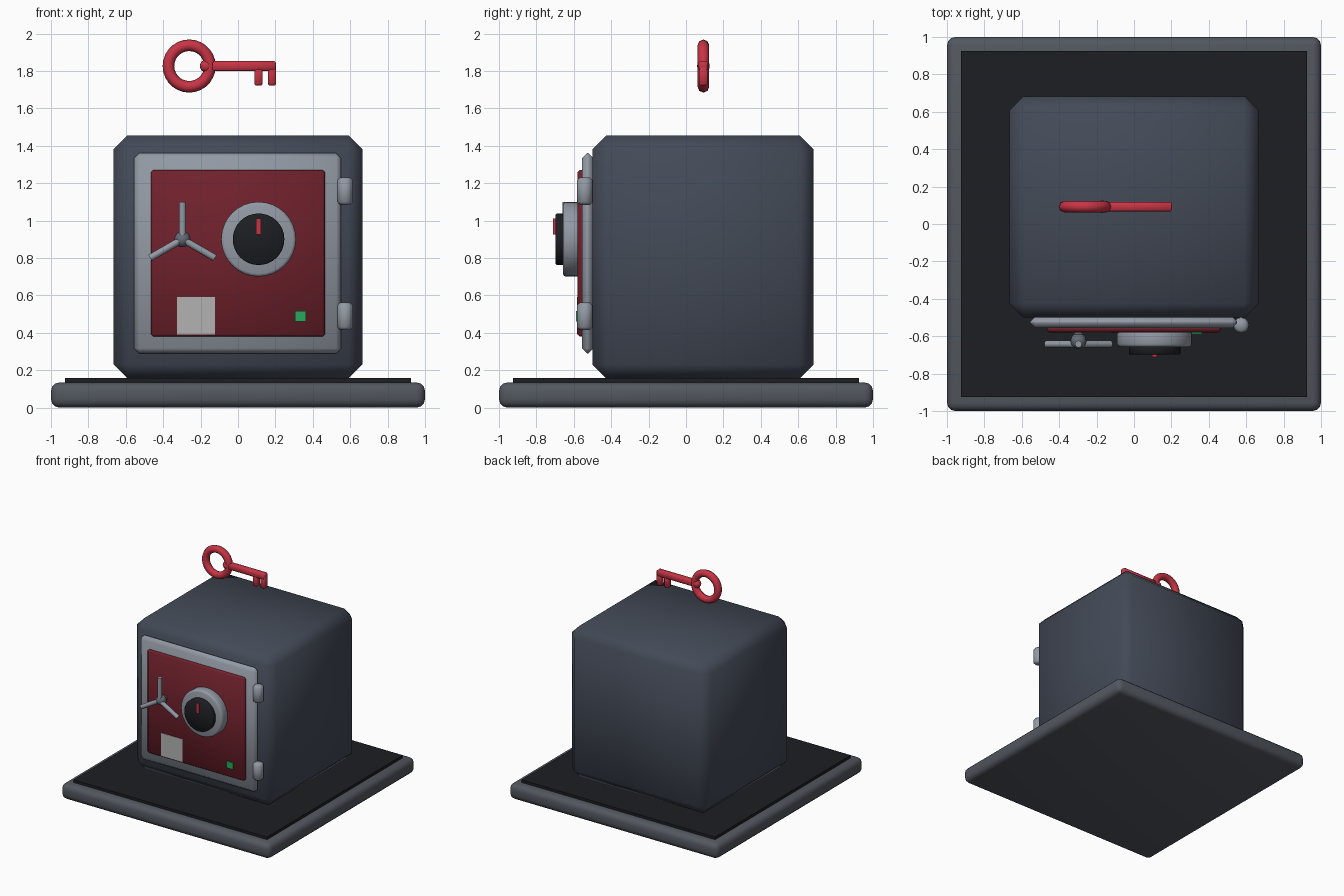
import bpy, bmesh
from math import radians, pi, sin, cos
from mathutils import Matrix, Vector

if "Cube" in bpy.data.objects:
    bpy.data.objects.remove(bpy.data.objects["Cube"])


def mat(name, r, g, b):
    m = bpy.data.materials.new(name)
    m.diffuse_color = (r, g, b, 1)
    m.use_nodes = True
    m.node_tree.nodes["Principled BSDF"].inputs["Base Color"].default_value = m.diffuse_color
    return m


SLATE = mat("slate", 0.056, 0.068, 0.095)
BASE = mat("base_grey", 0.085, 0.095, 0.115)
BLACK = mat("black", 0.012, 0.013, 0.016)
STEEL = mat("steel", 0.29, 0.32, 0.37)
GUN = mat("gunmetal", 0.13, 0.15, 0.18)
RED = mat("door_red", 0.16, 0.015, 0.025)
BRIGHT = mat("bright_red", 0.58, 0.035, 0.06)
GREEN = mat("green", 0.02, 0.40, 0.11)
LABEL = mat("label_grey", 0.45, 0.45, 0.45)


def finish(name, bm, material, angle=50):
    me = bpy.data.meshes.new(name)
    bm.to_mesh(me)
    bm.free()
    ob = bpy.data.objects.new(name, me)
    bpy.context.collection.objects.link(ob)
    me.materials.append(material)
    bpy.ops.object.select_all(action='DESELECT')
    ob.select_set(True)
    bpy.context.view_layer.objects.active = ob
    bpy.ops.object.shade_smooth_by_angle(angle=radians(angle))
    return ob


def bevel(bm, width, segs, min_angle=60):
    edges = [e for e in bm.edges if e.calc_face_angle(0) > radians(min_angle)]
    bmesh.ops.bevel(bm, geom=edges, offset=width, segments=segs,
                    profile=0.5, affect='EDGES')


def box(name, x, y, z, material, width=0, segs=1):
    """Box from (min, max) ranges, with optional bevel."""
    lo, hi = Vector((x[0], y[0], z[0])), Vector((x[1], y[1], z[1]))
    bm = bmesh.new()
    bmesh.ops.create_cube(bm, size=1, matrix=Matrix.Translation((lo + hi) / 2)
                          @ Matrix.Diagonal((*(hi - lo), 1)))
    if width:
        bevel(bm, width, segs)
    return finish(name, bm, material)


def rod(name, start, end, radius, sides, material, width=0, segs=1):
    """Cylinder between two points."""
    a, b = Vector(start), Vector(end)
    bm = bmesh.new()
    bmesh.ops.create_cone(bm, cap_ends=True, segments=sides, radius1=radius,
                          radius2=radius, depth=(b - a).length)
    if width:
        bevel(bm, width, segs)
    rot = (b - a).to_track_quat('Z', 'Y').to_matrix().to_4x4()
    bm.transform(Matrix.Translation((a + b) / 2) @ rot)
    return finish(name, bm, material)


def ball(name, centre, radius, material):
    bm = bmesh.new()
    bmesh.ops.create_uvsphere(bm, u_segments=12, v_segments=8, radius=radius,
                              matrix=Matrix.Translation(centre))
    return finish(name, bm, material)


# Plinth and dark mat
box("base", (-1, 1), (-1, 1), (0, 0.134), BASE, 0.045, 3)
box("base_mat", (-0.925, 0.925), (-0.925, 0.925), (0.12, 0.157), BLACK)

# Safe body
box("safe_body", (-0.665, 0.665), (-0.5, 0.682), (0.156, 1.455), SLATE, 0.074)

# Door
box("door_frame", (-0.555, 0.552), (-0.556, -0.494), (0.29, 1.36), STEEL, 0.027)
box("door_panel", (-0.466, 0.464), (-0.579, -0.54), (0.38, 1.27), RED, 0.012)

# Hinges
for i, z in enumerate((0.488, 1.157)):
    rod(f"hinge_{i + 1}", (0.573, -0.541, z - 0.073), (0.573, -0.541, z + 0.073),
        0.042, 12, STEEL, 0.015)

# Combination dial
DX, DZ = 0.11, 0.9
rod("dial_ring", (DX, -0.57, DZ), (DX, -0.658, DZ), 0.2, 32, STEEL, 0.016, 2)
rod("dial_face", (DX, -0.64, DZ), (DX, -0.698, DZ), 0.138, 32, BLACK, 0.006)
box("dial_pointer", (DX - 0.013, DX + 0.013), (-0.71, -0.69), (0.925, 1.01), BRIGHT)

# Three-spoke handle
HX, HY, HZ = -0.297, -0.642, 0.9
ball("handle_hub", (HX, -0.625, HZ), 0.043, GUN)
rod("handle_stem", (HX, -0.57, HZ), (HX, -0.625, HZ), 0.025, 12, GUN)
for i in range(3):
    a = pi / 2 + i * 2 * pi / 3
    rod(f"handle_spoke_{i + 1}", (HX, HY, HZ),
        (HX + 0.2 * cos(a), HY, HZ + 0.2 * sin(a)), 0.019, 8, STEEL)

# Label and indicator lamp
box("door_label", (-0.327, -0.123), (-0.582, -0.575), (0.39, 0.59), LABEL)
box("indicator_lamp", (0.304, 0.363), (-0.588, -0.57), (0.46, 0.517), GREEN)

# Floating key
KX, KY, KZ = -0.261, 0.093, 1.826
bpy.ops.mesh.primitive_torus_add(location=(KX, KY, KZ), rotation=(pi / 2, 0, 0),
                                 major_radius=0.111, minor_radius=0.031,
                                 major_segments=28, minor_segments=8)
ring = bpy.context.object
ring.name = "key_ring"
ring.data.materials.append(BRIGHT)
bpy.ops.object.shade_smooth_by_angle(angle=radians(60))
ball("key_collar", (-0.17, KY, KZ), 0.034, BRIGHT)
box("key_shaft", (-0.17, 0.203), (KY - 0.025, KY + 0.025),
    (KZ - 0.026, KZ + 0.026), BRIGHT, 0.008)
for i, x in enumerate((0.088, 0.16)):
    box(f"key_tooth_{i + 1}", (x, x + 0.044), (KY - 0.024, KY + 0.024),
        (1.722, KZ), BRIGHT, 0.008)
